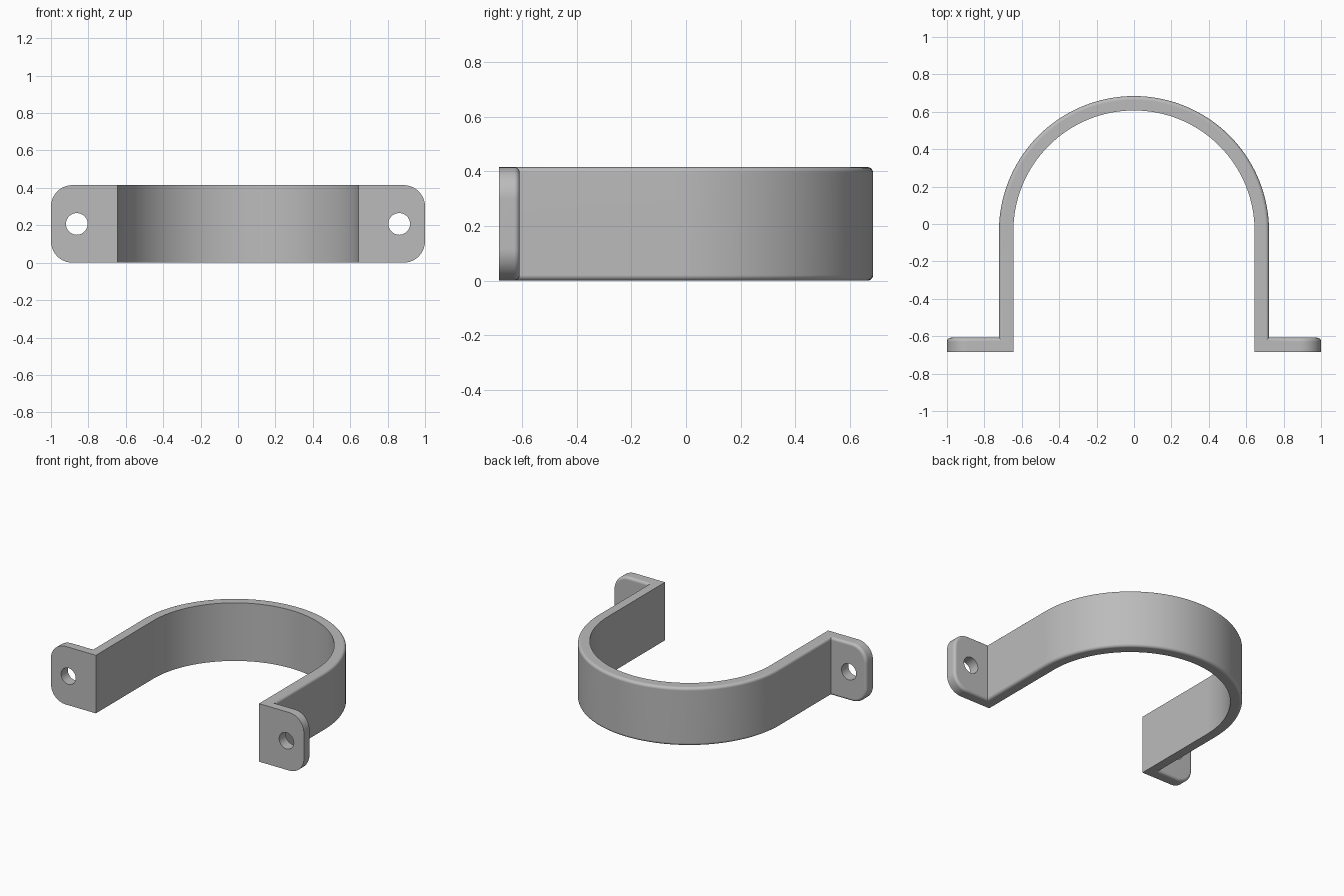
import bpy, bmesh, math
from mathutils import Matrix

if "Cube" in bpy.data.objects:
    bpy.data.objects.remove(bpy.data.objects["Cube"])

R_OUT, R_IN = 0.722, 0.645      # strap radii
HEIGHT = 0.415                  # strap width along z
FRONT, BACK = -0.684, -0.608    # mounting face and rear face of the ears
ARC_Y = R_OUT + FRONT - 0.076 + 0.002   # arc centre
ARC_Y = -FRONT - R_OUT
SEGMENTS = 64

steel = bpy.data.materials.new("grey steel")
steel.use_nodes = True
grey = (0.5, 0.5, 0.5, 1)
steel.diffuse_color = grey
steel.node_tree.nodes["Principled BSDF"].inputs["Base Color"].default_value = grey


def arc(radius):
    angles = [math.pi * i / SEGMENTS for i in range(SEGMENTS + 1)]
    return [(radius * math.cos(a), ARC_Y + radius * math.sin(a)) for a in angles]


# Strap and ears: one outline raised along z
outline = [(R_IN, FRONT), (1, FRONT), (1, BACK), (R_OUT, BACK)] + arc(R_OUT)
outline += [(-R_OUT, BACK), (-1, BACK), (-1, FRONT), (-R_IN, FRONT)]
outline += arc(R_IN)[::-1]
bm = bmesh.new()
base = bm.faces.new([bm.verts.new((x, y, 0)) for x, y in outline])
raised = bmesh.ops.extrude_face_region(bm, geom=[base])["geom"]
bmesh.ops.translate(bm, vec=(0, 0, HEIGHT),
                    verts=[g for g in raised if isinstance(g, bmesh.types.BMVert)])
bmesh.ops.recalc_face_normals(bm, faces=bm.faces)

# Rounded ear corners
corners = [e for e in bm.edges if all(abs(v.co.x) > 0.99 for v in e.verts)
           and abs(e.verts[0].co.y - e.verts[1].co.y) > 0.01]
bmesh.ops.bevel(bm, geom=corners, offset=0.115, segments=10, profile=0.5,
                affect='EDGES')


# Softened rim along the outside of the strap and the back of the ears
def on_outside(v):
    x, y, z = v.co
    return y > BACK - 0.002 and math.hypot(x, max(y - ARC_Y, 0)) > R_OUT - 0.01


rim = [e for e in bm.edges if all(on_outside(v) for v in e.verts)
       and (abs(e.verts[0].co.z - e.verts[1].co.z) < HEIGHT - 0.01
            and abs(e.verts[0].co.x) + abs(e.verts[1].co.x) > 0
            )]
bmesh.ops.bevel(bm, geom=rim, offset=0.02, segments=5, profile=0.5,
                affect='EDGES', clamp_overlap=False)

mesh = bpy.data.meshes.new("pipe_strap")
bm.to_mesh(mesh)
bm.free()
mesh.materials.append(steel)
strap = bpy.data.objects.new("pipe_strap", mesh)
bpy.context.collection.objects.link(strap)

# Screw holes
bm = bmesh.new()
for side in (-1, 1):
    place = Matrix.Translation((side * 0.862, (FRONT + BACK) / 2, HEIGHT / 2))
    bmesh.ops.create_cone(bm, cap_ends=True, segments=40, radius1=0.058,
                          radius2=0.058, depth=0.3,
                          matrix=place @ Matrix.Rotation(math.pi / 2, 4, 'X'))
cut_mesh = bpy.data.meshes.new("hole_cutter")
bm.to_mesh(cut_mesh)
bm.free()
cut_mesh.materials.append(steel)
cutter = bpy.data.objects.new("hole_cutter", cut_mesh)
bpy.context.collection.objects.link(cutter)
cutter.hide_render = True

holes = strap.modifiers.new("screw holes", 'BOOLEAN')
holes.operation = 'DIFFERENCE'
holes.solver = 'EXACT'
holes.object = cutter
bpy.ops.object.select_all(action='DESELECT')
strap.select_set(True)
bpy.context.view_layer.objects.active = strap
bpy.ops.object.modifier_apply(modifier=holes.name)
bpy.data.objects.remove(cutter)

# Smooth curves, crisp edges
bpy.ops.object.shade_smooth_by_angle(angle=math.radians(30))
flat = strap.modifiers.new("flat faces", 'WEIGHTED_NORMAL')
flat.keep_sharp = True
